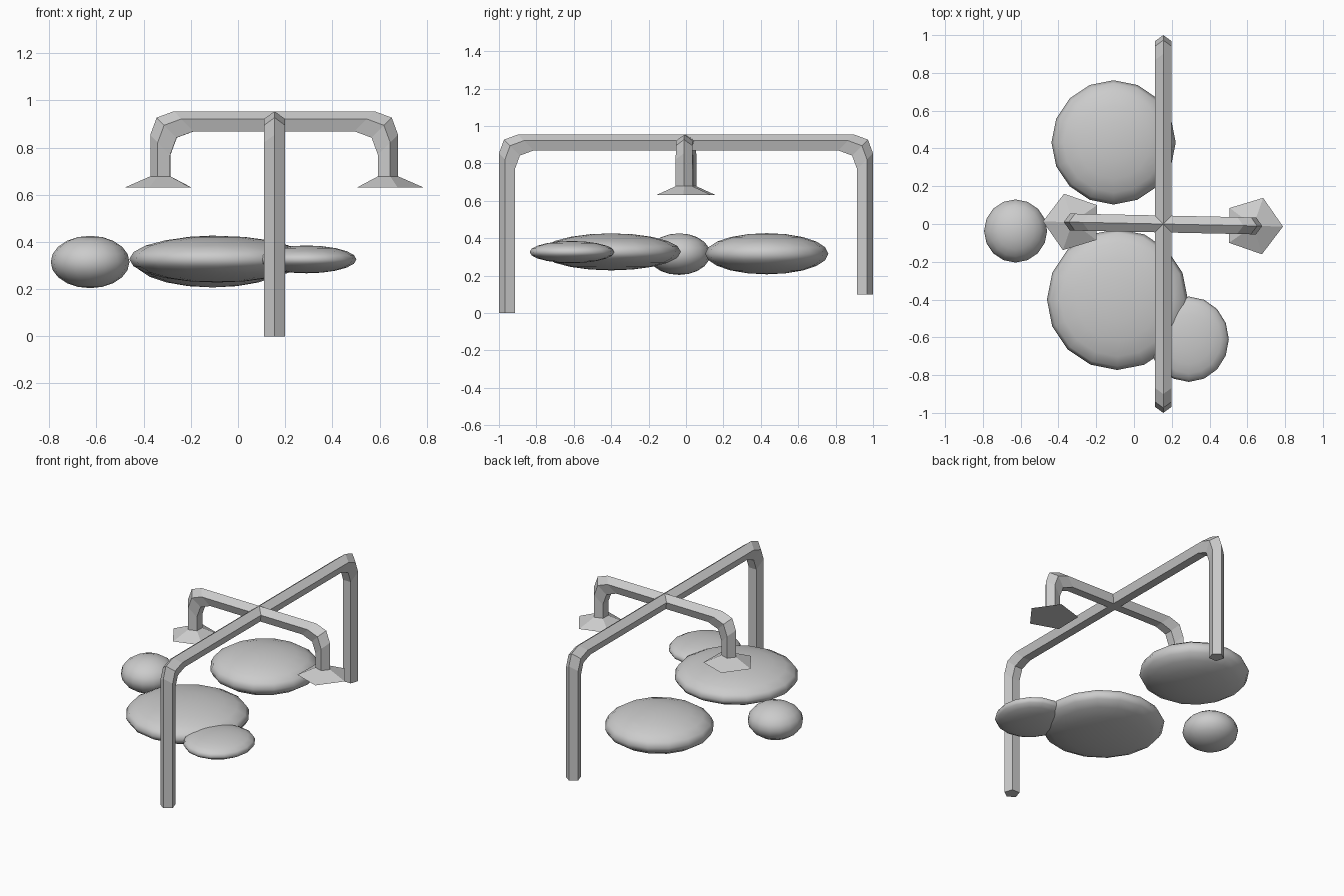
import bpy, bmesh, math
from mathutils import Matrix

if "Cube" in bpy.data.objects:
    bpy.data.objects.remove(bpy.data.objects["Cube"])

grey = bpy.data.materials.new("light grey")
grey.diffuse_color = (0.6, 0.6, 0.6, 1)
grey.use_nodes = True
grey.node_tree.nodes["Principled BSDF"].inputs["Base Color"].default_value = grey.diffuse_color


def finish(name, bm, matrix, smooth=False):
    bmesh.ops.transform(bm, matrix=matrix, verts=bm.verts)
    bmesh.ops.recalc_face_normals(bm, faces=bm.faces)
    for f in bm.faces:
        f.smooth = smooth
    me = bpy.data.meshes.new(name)
    bm.to_mesh(me)
    bm.free()
    me.materials.append(grey)
    ob = bpy.data.objects.new(name, me)
    bpy.context.collection.objects.link(ob)
    return ob


def loft(name, rings, matrix):
    """Skin equal-sized rings and cap both ends."""
    bm = bmesh.new()
    vs = [[bm.verts.new(p) for p in ring] for ring in rings]
    n = len(vs[0])
    for a, b in zip(vs, vs[1:]):
        for i in range(n):
            j = (i + 1) % n
            bm.faces.new((a[i], a[j], b[j], b[i]))
    bm.faces.new(vs[0])
    bm.faces.new(vs[-1][::-1])
    return finish(name, bm, matrix)


def pentagon(r):
    # (sideways, outward) pairs, one corner pointing outward
    return [(r * math.sin(k * math.tau / 5), r * math.cos(k * math.tau / 5)) for k in range(5)]


R, ZC = 0.047, 0.907          # pipe radius and height of its centre line
BEND, MID = 0.1, 0.027        # size of the bevelled elbow


def elbow_leg(s, d, bottom):
    """Rings from the foot of a leg up through its elbow; d is the outward direction."""
    sec = pentagon(R)
    rings = [[(s + d * v, u, bottom) for u, v in sec]]
    for ds, dz in ((0, -BEND), (MID, -MID), (BEND, 0)):
        rings.append([(s + d * (v - ds), u, ZC + v + dz) for u, v in sec])
    return rings


def pipe(name, s0, z0, s1, z1, matrix):
    loft(name, elbow_leg(s0, -1, z0) + elbow_leg(s1, 1, z1)[::-1], matrix)


# Pipes: long one runs front to back, short one left to right
place = Matrix.Translation((0.155, 0, 0))
along_y = place @ Matrix.Rotation(math.pi / 2, 4, 'Z')
along_x = place @ Matrix.Rotation(math.radians(-1.2), 4, 'Z')
pipe("long_pipe", -0.953, 0.0, 0.953, 0.1, along_y)
pipe("short_pipe", -0.48, 0.67, 0.477, 0.67, along_x)

# Flared nozzles under the short pipe
for name, s, d in (("left_nozzle", -0.48, -1), ("right_nozzle", 0.477, 1)):
    rings = [[(s + d * v, u, z) for u, v in pentagon(r)] for r, z in ((R, 0.678), (0.157, 0.63))]
    loft(name, rings, along_x)

# Flattened round blobs
for name, loc, size in (
    ("back_blob", (-0.108, 0.432, 0.317), (0.329, 0.329, 0.11)),
    ("front_blob", (-0.088, -0.4, 0.327), (0.373, 0.373, 0.099)),
    ("left_blob", (-0.627, -0.037, 0.315), (0.167, 0.167, 0.111)),
    ("right_blob", (0.29, -0.61, 0.326), (0.212, 0.226, 0.059)),
):
    bm = bmesh.new()
    bmesh.ops.create_uvsphere(bm, u_segments=16, v_segments=10, radius=1)
    finish(name, bm, Matrix.Translation(loc) @ Matrix.Diagonal((*size, 1)), smooth=True)
